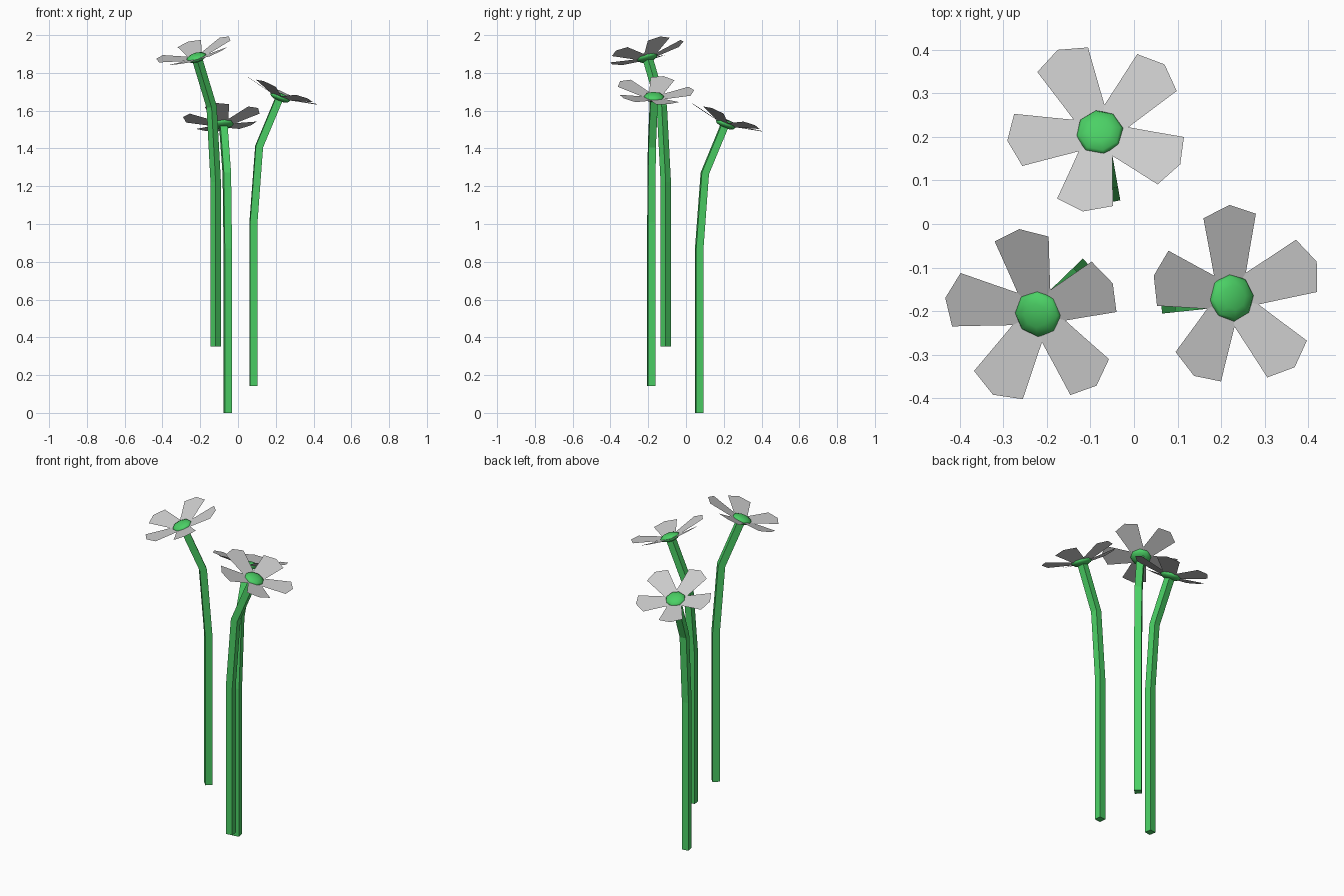
import bpy, bmesh
from math import radians, sin, cos
from mathutils import Matrix, Vector

if "Cube" in bpy.data.objects:
    bpy.data.objects.remove(bpy.data.objects["Cube"])

green = bpy.data.materials.new("green")
green.diffuse_color = (0.07, 0.63, 0.13, 1)
green.use_nodes = True
green.node_tree.nodes["Principled BSDF"].inputs["Base Color"].default_value = green.diffuse_color

TILT = radians(21.5)      # lean of the head and the last stem segment
STEM = [(0, 0, 0), (0, 0.87, 2), (0.03, 1.268, 13), (0.138, 1.525, 21.5)]  # x, z, ring tilt
HALF = 0.0195             # half the side of the square stem
HEAD = Vector((0.139, 0, 1.522))
PETAL = [(0.02, 0.033), (0.10, 0.048), (0.187, 0.065)]  # distance, half width


def finish(bm, name, matrix, mat=None):
    bmesh.ops.recalc_face_normals(bm, faces=bm.faces)
    mesh = bpy.data.meshes.new(name)
    bm.to_mesh(mesh)
    bm.free()
    if mat:
        mesh.materials.append(mat)
    obj = bpy.data.objects.new(name, mesh)
    bpy.context.collection.objects.link(obj)
    obj.matrix_world = matrix
    return obj


def stem(name, matrix):
    bm = bmesh.new()
    rings = []
    for x, z, tilt in STEM:
        rot = Matrix.Rotation(radians(tilt), 3, 'Y')
        rings.append([bm.verts.new(Vector((x, 0, z)) + rot @ Vector((a * HALF, b * HALF, 0)))
                      for a, b in ((-1, -1), (1, -1), (1, 1), (-1, 1))])
    for lo, hi in zip(rings, rings[1:]):
        for i in range(4):
            j = (i + 1) % 4
            bm.faces.new((lo[i], lo[j], hi[j], hi[i]))
    bm.faces.new(rings[0][::-1])
    finish(bm, name, matrix, green)


def petals(name, matrix):
    bm = bmesh.new()
    for k in range(5):
        spin = Matrix.Rotation(radians(17 + 72 * k), 3, 'Z')

        def vert(r, w):
            return bm.verts.new(spin @ Vector((r, w, 0.23 * r)))
        rows = [(vert(r, -w), vert(r, w)) for r, w in PETAL]
        for a, b in zip(rows, rows[1:]):
            bm.faces.new((a[0], b[0], b[1], a[1]))
        # blunt pointed tip
        bm.faces.new((rows[-1][0], vert(0.212, 0), rows[-1][1]))
    finish(bm, name, matrix)


def flower_centre(name, matrix):
    bm = bmesh.new()
    bmesh.ops.create_uvsphere(bm, u_segments=8, v_segments=6, radius=1)
    bmesh.ops.scale(bm, vec=(0.056, 0.056, 0.022), verts=bm.verts)
    for f in bm.faces:
        f.smooth = True
    finish(bm, name, matrix @ Matrix.Translation((0, 0, 0.008)), green)


# Three identical flowers: base position and heading of the bend
for side, base, heading in (("left", (-0.118, -0.107, 0.352), 224),
                            ("back", (-0.054, 0.070, 0.0), 100),
                            ("right", (0.082, -0.184, 0.142), 6)):
    m = Matrix.Translation(base) @ Matrix.Rotation(radians(heading), 4, 'Z')
    head = m @ Matrix.Translation(HEAD) @ Matrix.Rotation(TILT, 4, 'Y')
    stem(side + "_stem", m)
    petals(side + "_petals", head)
    flower_centre(side + "_flower_centre", head)
